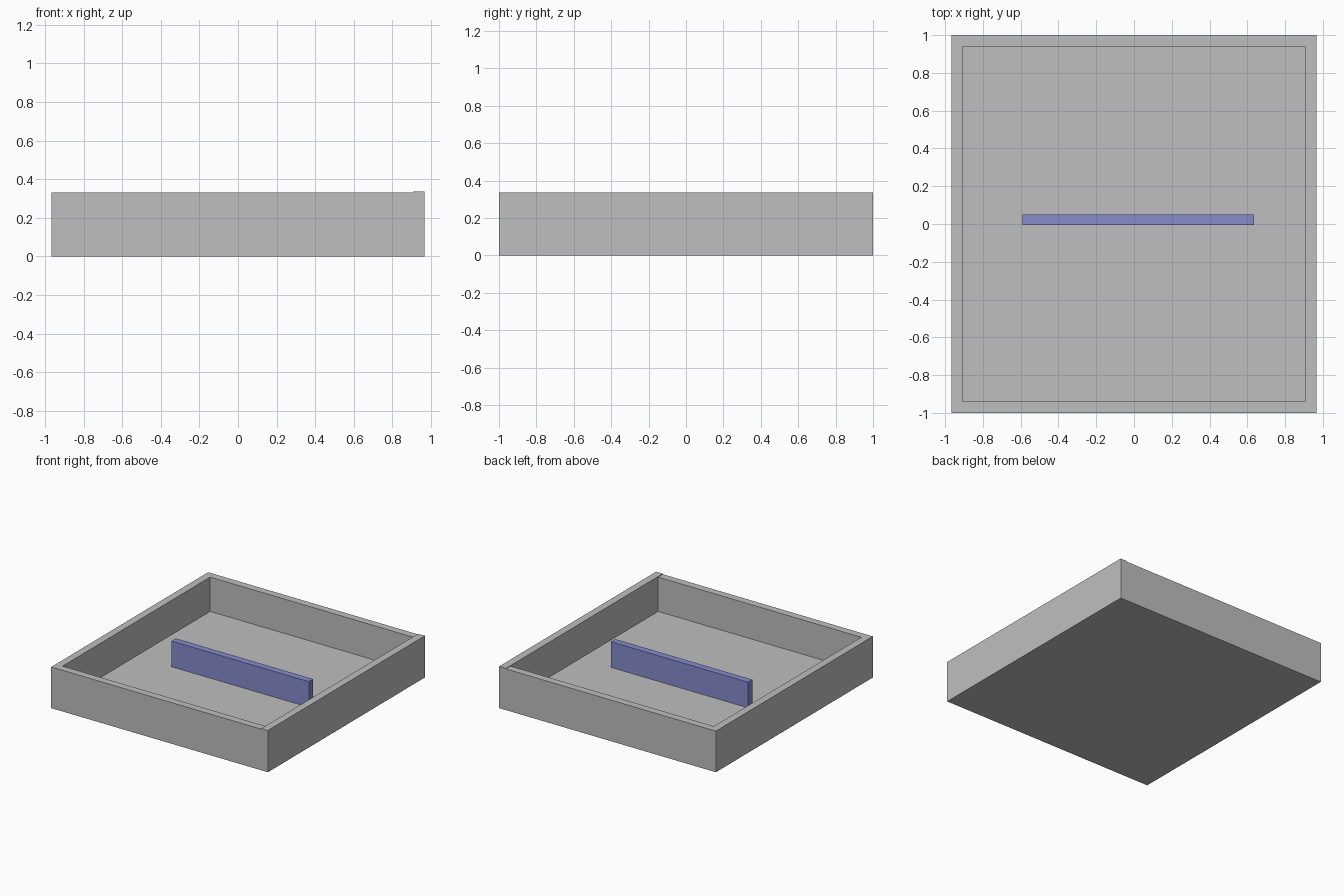
import bpy

cube = bpy.data.objects.get("Cube")
if cube:
    bpy.data.objects.remove(cube, do_unlink=True)


def material(name, color):
    m = bpy.data.materials.new(name)
    m.use_nodes = True
    m.diffuse_color = color
    m.node_tree.nodes["Principled BSDF"].inputs["Base Color"].default_value = color
    return m


def box(name, low, high, mat):
    """Flat-sided box between two opposite corners."""
    centre = [(a + b) / 2 for a, b in zip(low, high)]
    bpy.ops.mesh.primitive_cube_add(size=1, location=centre)
    ob = bpy.context.object
    ob.name = name
    ob.scale = [b - a for a, b in zip(low, high)]
    bpy.ops.object.transform_apply(location=False, rotation=False, scale=True)
    ob.data.materials.append(mat)
    return ob


grey = material("light_grey", (0.52, 0.52, 0.52, 1))
blue = material("soft_blue", (0.235, 0.263, 0.6, 1))

X, Y = 0.967, 1.0      # outer half sizes
T = 0.06               # wall thickness
FLOOR = 0.055          # top of the floor
H, H_LEFT = 0.332, 0.337
IX, IY = X - T, Y - T

# Tray floor, inside the walls
box("floor", (-IX, -IY, 0), (IX, IY, FLOOR), grey)

# Outer walls; the left one is full length and slightly taller
box("left_wall", (IX, -Y, 0), (X, Y, H_LEFT), grey)
box("right_wall", (-X, -Y, 0), (-IX, Y, H), grey)
box("front_wall", (-IX, -Y, 0), (IX, -IY, H), grey)
box("back_wall", (-IX, IY, 0), (IX, Y, H), grey)

# Free-standing divider
box("divider", (-0.59, -0.005, FLOOR), (0.635, 0.05, 0.262), blue)
